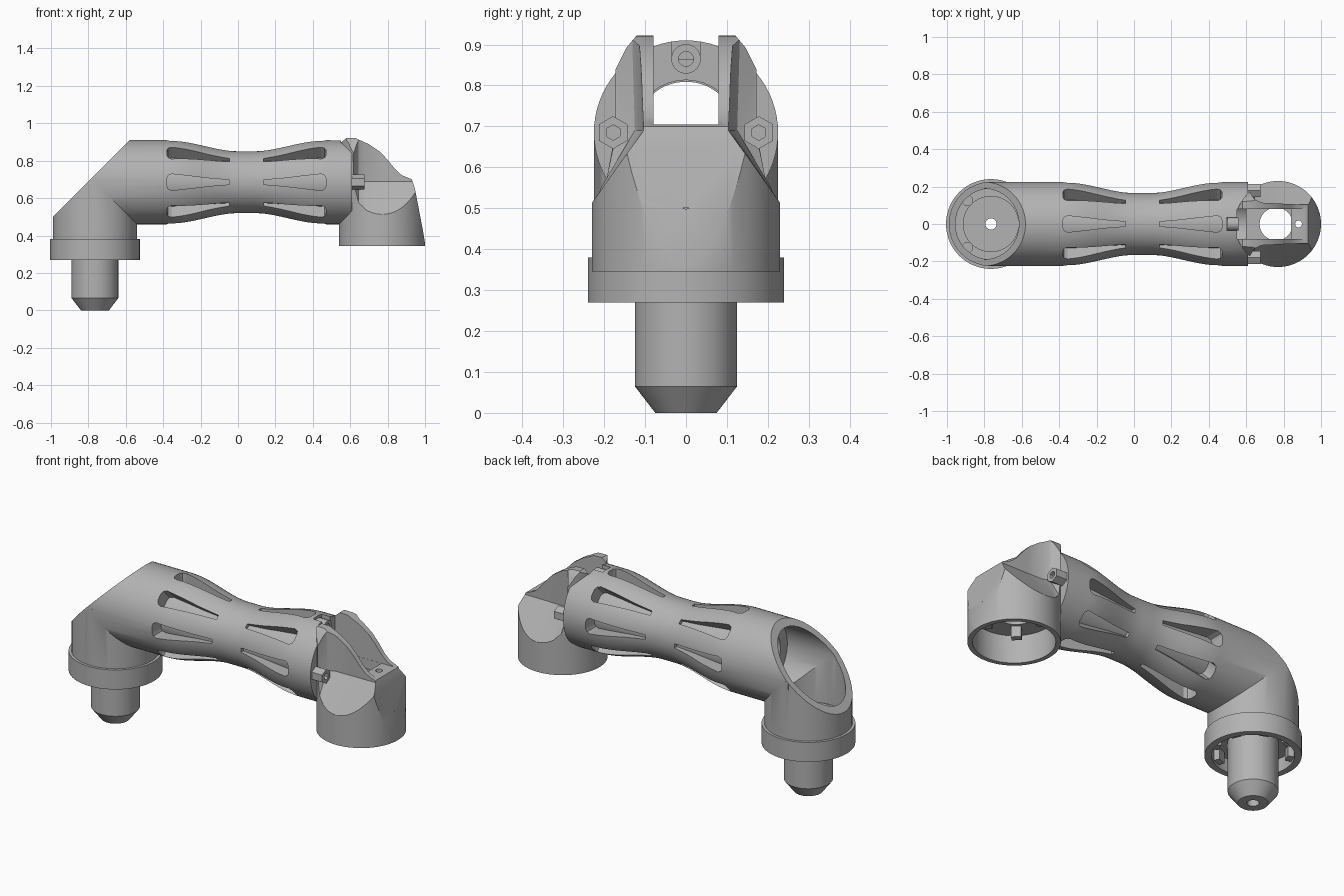
import bpy, bmesh, math
from mathutils import Matrix, Vector

if "Cube" in bpy.data.objects:
    bpy.data.objects.remove(bpy.data.objects["Cube"])

grey = bpy.data.materials.new("light grey plastic")
grey.use_nodes = True
grey.diffuse_color = (0.45, 0.45, 0.45, 1)
grey.node_tree.nodes["Principled BSDF"].inputs["Base Color"].default_value = (0.45, 0.45, 0.45, 1)

AX_Z = 0.685      # height of the arm axis
BASE_X = -0.765   # axis of the plug
CUP_X = 0.77      # axis of the cup
TO_X = Matrix.Rotation(math.pi / 2, 4, "Y")


def finish(bm, name):
    bmesh.ops.remove_doubles(bm, verts=bm.verts, dist=1e-5)
    bmesh.ops.recalc_face_normals(bm, faces=bm.faces)
    mesh = bpy.data.meshes.new(name)
    bm.to_mesh(mesh)
    bm.free()
    mesh.materials.append(grey)
    ob = bpy.data.objects.new(name, mesh)
    bpy.context.collection.objects.link(ob)
    return ob


def lathe(name, profile, x=0, y=0, z=0, along_x=False, steps=72):
    """Revolve (position, radius) pairs round a vertical or lengthwise axis."""
    bm = bmesh.new()
    vs = [bm.verts.new((r, 0, p)) for p, r in profile]
    es = [bm.edges.new(pair) for pair in zip(vs, vs[1:] + vs[:1])]
    bmesh.ops.spin(bm, geom=vs + es, cent=(0, 0, 0), axis=(0, 0, 1),
                   angle=math.tau, steps=steps, use_merge=True)
    if along_x:
        bm.transform(TO_X)
    bm.transform(Matrix.Translation((x, y, z)))
    return finish(bm, name)


def rod(name, a, b, r, **kw):
    return lathe(name, [(a, 0), (a, r), (b, r), (b, 0)], **kw)


def ring(name, a, b, r_in, r_out, **kw):
    return lathe(name, [(a, r_in), (a, r_out), (b, r_out), (b, r_in)], **kw)


def loft(name, sections):
    bm = bmesh.new()
    rows = [[bm.verts.new(p) for p in s] for s in sections]
    n = len(rows[0])
    for a, b in zip(rows, rows[1:]):
        for i in range(n):
            j = (i + 1) % n
            bm.faces.new((a[i], a[j], b[j], b[i]))
    bm.faces.new(rows[0])
    bm.faces.new(rows[-1])
    return finish(bm, name)


def prism_y(name, pts, half=0.6):
    return loft(name, [[(x, y, z) for x, z in pts] for y in (-half, half)])


def box(name, x0, x1, y0, y1, z0, z1):
    return loft(name, [[(x0, y0, z), (x1, y0, z), (x1, y1, z), (x0, y1, z)] for z in (z0, z1)])


def combine(ob, others, op="DIFFERENCE"):
    for other in others:
        mod = ob.modifiers.new("join", "BOOLEAN")
        mod.operation, mod.solver, mod.object = op, "EXACT", other
        dg = bpy.context.evaluated_depsgraph_get()
        mesh = bpy.data.meshes.new_from_object(ob.evaluated_get(dg))
        ob.modifiers.clear()
        ob.data = mesh
        bpy.data.objects.remove(other)
    return ob


# Waisted arm shell
def arm_radius(x):
    t = min(1, max(0, (abs(x - 0.045) - 0.04) / 0.37))
    return 0.165 + 0.06 * t * t * (3 - 2 * t)


stations = [-0.795] + [-0.38 + 0.85 * i / 28 for i in range(29)] + [0.61]
arm = lathe("arm_shell", [(-0.795, 0)] + [(x, arm_radius(x)) for x in stations] + [(0.61, 0)],
            z=AX_Z, along_x=True)

# Fork head: upright cylinder trimmed by its side and end outlines
fork = rod("fork", 0.345, 1.0, 0.23, x=CUP_X)
side = [(0.5, 0.3), (0.5, 0.87), (0.555, 0.9), (0.58, 0.922), (0.63, 0.92), (0.70, 0.888),
        (0.76, 0.847), (0.80, 0.805), (0.84, 0.755), (0.875, 0.723), (0.93, 0.70),
        (0.945, 0.655), (0.99, 0.42), (1.01, 0.3)]
half = [(0.24, 0.3), (0.228, 0.69), (0.207, 0.77), (0.172, 0.84), (0.145, 0.893), (0.12, 0.923)]
outline = half + [(-y, z) for y, z in reversed(half)]
combine(fork, [prism_y("side_outline", side),
               loft("end_outline", [[(x, y, z) for y, z in outline] for x in (0.4, 1.1)])],
        "INTERSECT")

# Scooped hollows outside both cheeks
for s in (-1, 1):
    scoop = []
    for x, y in ((0.605, 0.20), (0.62, 0.165), (0.645, 0.125), (0.68, 0.108), (0.78, 0.105), (1.1, 0.102)):
        scoop.append([(x, s * a, b) for a, b in
                      ((y + 0.012, 1.1), (y, 0.69), (0.232, 0.51), (0.4, 0.51), (0.4, 1.1))])
    combine(fork, [loft("scoop", scoop)])

# Join arm, elbow and fork, then slice the elbow
body = combine(arm, [rod("elbow", 0.36, 0.70, 0.225, x=BASE_X), fork], "UNION")
combine(body, [prism_y("slice", [(-1.2, 0.29), (-0.4, 1.09), (-1.2, 1.09)])])

# Long slots, eight round the arm at each end of the waist
for end in (-1, 1):
    for k in range(8):
        pts = [(0.09, 0.012), (0.2, 0.021), (0.3, 0.033), (0.4, 0.044), (0.418, 0.036), (0.425, 0.02)]
        pts += [(d, -w) for d, w in reversed(pts)]
        turn = Matrix.Rotation(k * math.pi / 4, 3, "X")
        sections = [[turn @ Vector((0.045 + end * d, w, r)) + Vector((0, 0, AX_Z)) for d, w in pts]
                    for r in (0.135, 0.3)]
        combine(body, [loft("slot", sections)])

# Bores, elbow cavity, fork slot, cup hollow and screw notch
combine(body, [
    rod("bore", -0.7, 0.6, 0.128, z=AX_Z, along_x=True),
    rod("elbow_bore_x", -0.8, -0.5, 0.19, z=AX_Z, along_x=True),
    rod("elbow_bore_z", 0.41, 0.69, 0.19, x=BASE_X),
    rod("plug_hole", 0.2, 0.6, 0.03, x=BASE_X),
    box("fork_slot", 0.55, 1.1, -0.08, 0.08, 0.705, 1.1),
    box("fork_pocket", 0.551, 0.84, -0.079, 0.079, 0.6, 0.8),
    rod("cup_hollow", 0.3, 0.5, 0.205, x=CUP_X),
    rod("cup_hole", 0.45, 0.65, 0.088, x=0.76),
    rod("pin_hole", 0.45, 0.8, 0.018, x=0.88),
    box("screw_notch", 0.495, 0.62, -0.036, 0.036, 0.865, 1.0),
])

# Inner sleeve seen at the bottom of the slots
ring("inner_sleeve", -0.47, 0.53, 0.124, 0.146, z=AX_Z, along_x=True)

# Collar with a hollow underside and retaining teeth
lathe("collar", [(0.27, 0.205), (0.27, 0.24), (0.38, 0.24), (0.38, 0.12), (0.345, 0.12), (0.345, 0.205)],
      x=BASE_X)
ring("cavity_disc", 0.40, 0.43, 0.03, 0.15, x=BASE_X)


def teeth(name, cx, count, r, z0, z1):
    for k in range(count):
        t = box(name, r, r + 0.035, -0.025, 0.025, z0, z1)
        t.data.transform(Matrix.Translation((cx, 0, 0)) @ Matrix.Rotation((k + 0.5) * math.tau / count, 4, "Z"))


teeth("collar_tooth", BASE_X, 8, 0.172, 0.285, 0.35)
teeth("cup_tooth", CUP_X, 4, 0.11, 0.44, 0.51)

# Plug with chamfered tip and drilled end
lathe("plug", [(0, 0.03), (0, 0.075), (0.065, 0.125), (0.37, 0.125), (0.37, 0.03)], x=BASE_X)

# Fasteners
for s in (-1, 1):
    rod("elbow_bolt", 0.40, 0.45, 0.03, x=-0.89, y=s * 0.125, steps=24)
    nut = ring("side_nut", 0, 0.075, 0.019, 0.04, x=0.6, y=s * 0.178, z=AX_Z, along_x=True, steps=6)
    rod("side_bolt", 0.59, 0.655, 0.0195, y=s * 0.178, z=AX_Z, along_x=True, steps=24)
ring("top_screw", 0.5, 0.56, 0.018, 0.036, z=0.865, along_x=True, steps=32)
rod("top_screw_core", 0.5, 0.54, 0.019, z=0.865, along_x=True, steps=24)

# Smooth curved faces, keep edges crisp
bpy.ops.object.select_all(action="DESELECT")
for ob in bpy.context.collection.objects:
    if ob.type == "MESH" and grey.name in ob.data.materials:
        ob.select_set(True)
        bpy.context.view_layer.objects.active = ob
bpy.ops.object.shade_smooth_by_angle(angle=math.radians(28))
